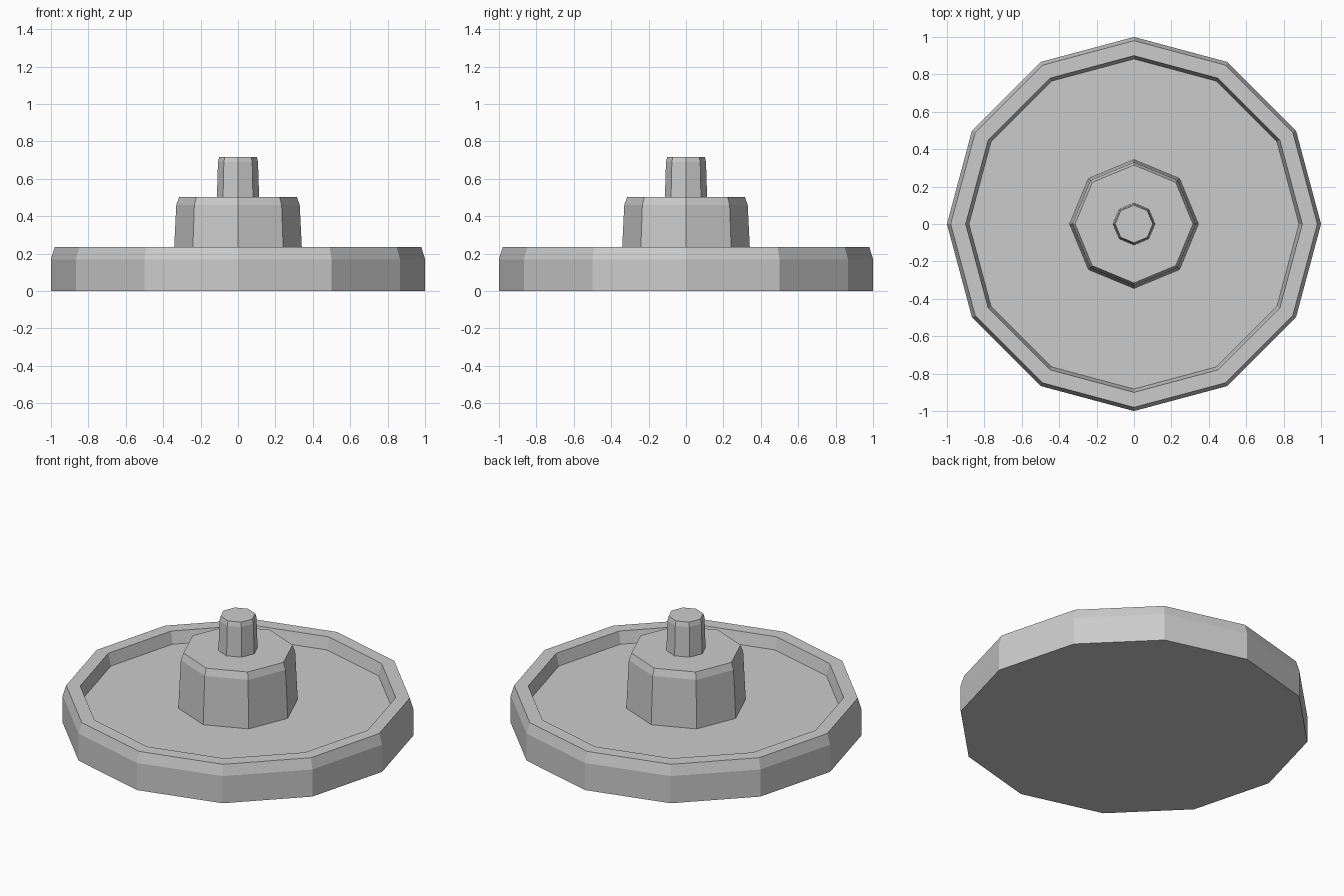
import bpy
import bmesh
from math import cos, sin, tau

if "Cube" in bpy.data.objects:
    bpy.data.objects.remove(bpy.data.objects["Cube"])


def turned(name, sides, profile):
    """Flat-faced solid turned from (radius, z) points, capped at both ends."""
    bm = bmesh.new()
    rings = [[bm.verts.new((r * cos(tau * i / sides), r * sin(tau * i / sides), z))
              for i in range(sides)] for r, z in profile]
    for low, high in zip(rings, rings[1:]):
        for i in range(sides):
            j = (i + 1) % sides
            bm.faces.new((low[i], low[j], high[j], high[i]))
    bm.faces.new(rings[0][::-1])
    bm.faces.new(rings[-1])
    bmesh.ops.recalc_face_normals(bm, faces=bm.faces)
    mesh = bpy.data.meshes.new(name)
    bm.to_mesh(mesh)
    bm.free()
    obj = bpy.data.objects.new(name, mesh)
    bpy.context.collection.objects.link(obj)
    return obj


# Twelve-sided dish: chamfered rim and shallow recessed floor
turned("dish", 12, [(1.0, 0), (1.0, 0.17), (0.98, 0.235), (0.9, 0.235), (0.882, 0.16)])

# Eight-sided tapered hub standing on the recessed floor
turned("hub", 8, [(0.345, 0.155), (0.33, 0.46), (0.315, 0.503)])

# Small eight-sided knob on top of the hub
turned("knob", 8, [(0.113, 0.498), (0.107, 0.69), (0.1, 0.717)])
